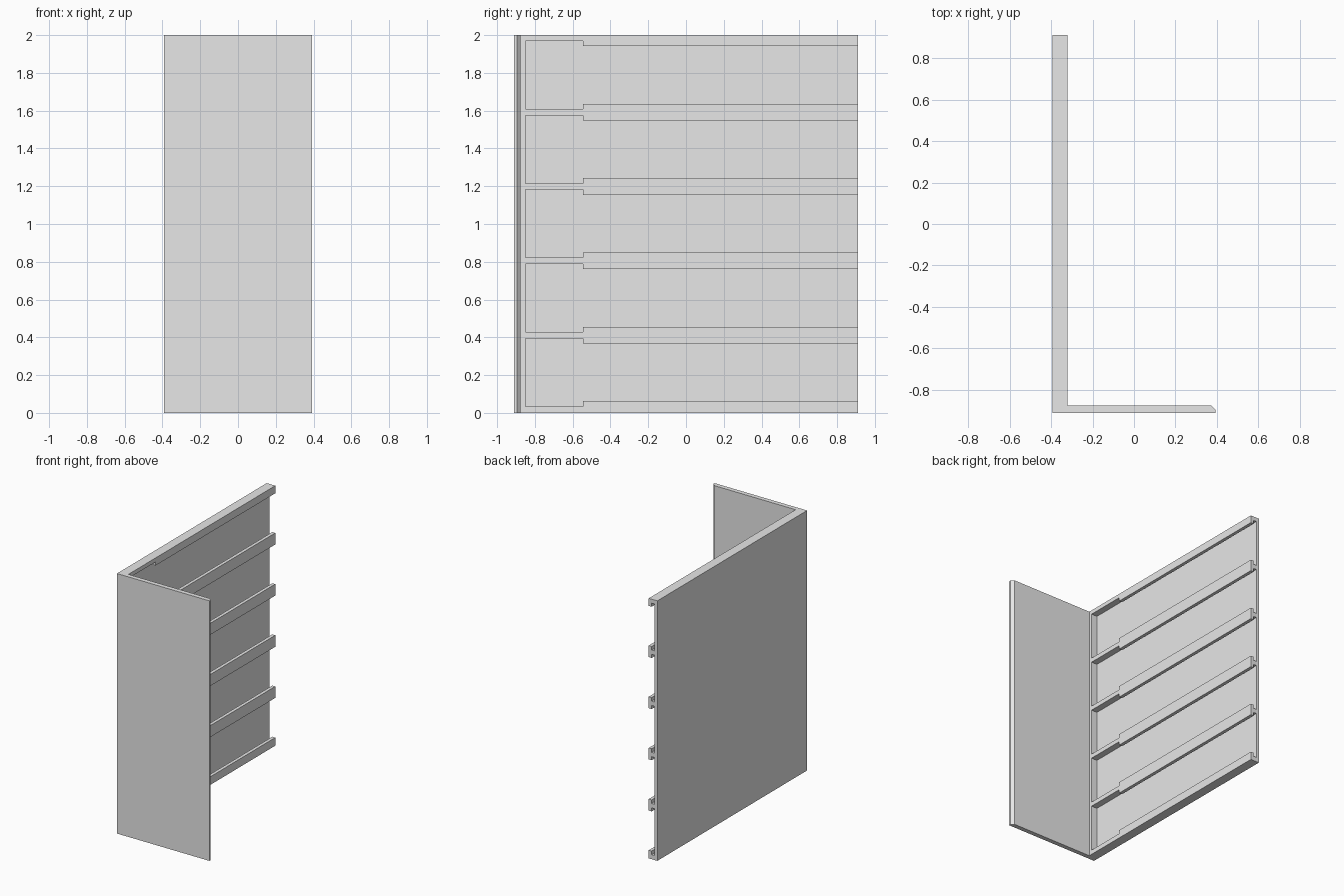
import bpy
import bmesh
from mathutils import Vector

cube = bpy.data.objects.get("Cube")
if cube:
    bpy.data.objects.remove(cube, do_unlink=True)

# Overall sizes
X, Y, H = 0.393, 0.91, 2.0
INNER = -0.32              # inner face of the side wall
SLOTS = 5
PITCH, FIRST, SLOT_H = 0.3935, 0.035, 0.36
LIP = 0.0275               # overhang of each rail over its slot
START, STEP, END = -0.85, -0.545, Y + 0.1

grey = bpy.data.materials.new("light grey")
grey.use_nodes = True
grey.diffuse_color = (0.8, 0.8, 0.8, 1)
grey.node_tree.nodes["Principled BSDF"].inputs["Base Color"].default_value = (0.8, 0.8, 0.8, 1)


def prism(bm, outline, sweep):
    """Extrude a closed outline along a vector."""
    face = bm.faces.new([bm.verts.new(p) for p in outline])
    result = bmesh.ops.extrude_face_region(bm, geom=[face], use_keep_orig=True)
    moved = [g for g in result["geom"] if isinstance(g, bmesh.types.BMVert)]
    bmesh.ops.translate(bm, verts=moved, vec=Vector(sweep))


def make_object(name, bm):
    bmesh.ops.recalc_face_normals(bm, faces=bm.faces)
    mesh = bpy.data.meshes.new(name)
    bm.to_mesh(mesh)
    bm.free()
    mesh.materials.append(grey)
    obj = bpy.data.objects.new(name, mesh)
    bpy.context.collection.objects.link(obj)
    return obj


# Side wall and front panel: one L-shaped plan with a chamfered free edge
front_in, chamfer = -0.875, 0.02
plan = [(-X, -Y), (X, -Y), (X, front_in - chamfer), (X - chamfer, front_in),
        (INNER, front_in), (INNER, Y), (-X, Y)]
bm = bmesh.new()
prism(bm, [(x, y, 0) for x, y in plan], (0, 0, H))
panel = make_object("corner_panel", bm)

# Undercut pockets behind the rail lips, and the stepped slot openings
pockets, openings = bmesh.new(), bmesh.new()
for i in range(SLOTS):
    low = FIRST + i * PITCH
    high = low + SLOT_H
    pocket = [(START, low), (END, low), (END, high), (START, high)]
    opening = [(START, low), (STEP, low), (STEP, low + LIP), (END, low + LIP),
               (END, high - LIP), (STEP, high - LIP), (STEP, high), (START, high)]
    prism(pockets, [(-0.37, y, z) for y, z in pocket], (0.025, 0, 0))
    prism(openings, [(-0.36, y, z) for y, z in opening], (0.1, 0, 0))

cutters = [make_object("pocket_cutter", pockets), make_object("opening_cutter", openings)]
for cutter in cutters:
    cutter.hide_render = True
    mod = panel.modifiers.new(cutter.name, "BOOLEAN")
    mod.operation = "DIFFERENCE"
    mod.solver = "EXACT"
    mod.object = cutter

# Bake the cuts and drop the cutters
bpy.context.view_layer.update()
depsgraph = bpy.context.evaluated_depsgraph_get()
cut_mesh = bpy.data.meshes.new_from_object(panel.evaluated_get(depsgraph))
panel.modifiers.clear()
panel.data = cut_mesh
for cutter in cutters:
    bpy.data.objects.remove(cutter, do_unlink=True)
